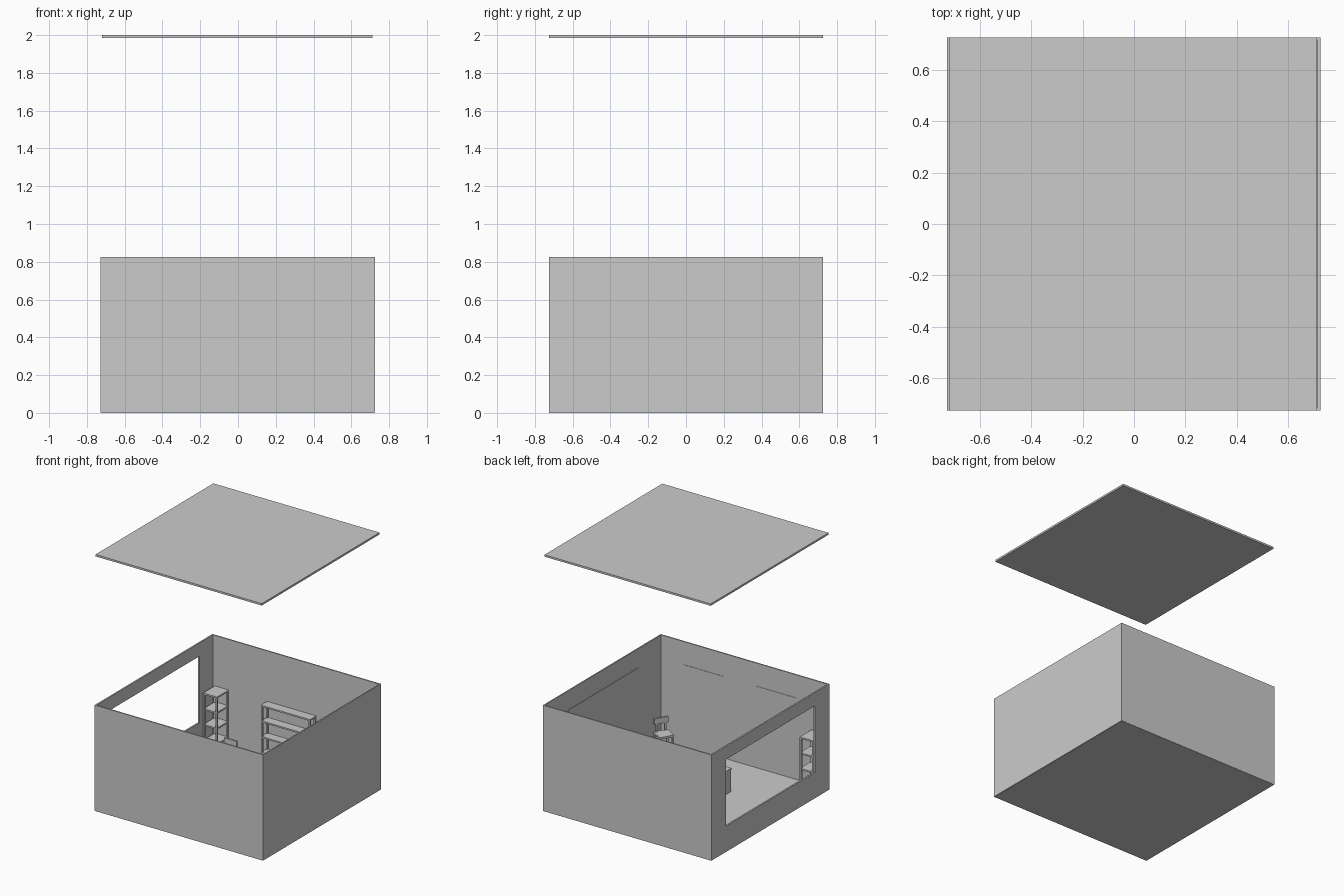
import bpy, bmesh, math
from mathutils import Matrix, Vector

if "Cube" in bpy.data.objects:
    bpy.data.objects.remove(bpy.data.objects["Cube"])


def boxes(name, spans, loc=(0, 0, 0), turn=0):
    """One object made of boxes, each given as x0, x1, y0, y1, z0, z1."""
    bm = bmesh.new()
    for x0, x1, y0, y1, z0, z1 in spans:
        m = Matrix.Translation(((x0 + x1) / 2, (y0 + y1) / 2, (z0 + z1) / 2))
        m = m @ Matrix.Diagonal((x1 - x0, y1 - y0, z1 - z0, 1))
        bmesh.ops.create_cube(bm, size=1, matrix=m)
    mesh = bpy.data.meshes.new(name)
    bm.to_mesh(mesh)
    bm.free()
    ob = bpy.data.objects.new(name, mesh)
    ob.location = loc
    ob.rotation_euler.z = math.radians(turn)
    bpy.context.collection.objects.link(ob)
    return ob


def posts(x0, x1, y0, y1, z0, z1, t):
    return [(x, x + t, y, y + t, z0, z1) for x in (x0, x1 - t) for y in (y0, y1 - t)]


def shelf_unit(name, x0, x1, y0, y1, top=0.432):
    # four corner posts with four boards
    t, b = 0.014, 0.012
    parts = posts(x0, x1, y0, y1, 0.01, top - b, t)
    for i in range(4):
        z = top - i * 0.122
        e = 0 if i == 0 else 0.002
        parts.append((x0 + e, x1 - e, y0 + e, y1 - e, z - b, z))
    boxes(name, parts)


def chair(name, loc, turn):
    # seat, legs, back uprights and back rest; faces -y before turning
    w = 0.055
    parts = posts(-w, w, -w, w, 0.01, 0.13, 0.014)
    parts.append((-w, w, -w, w, 0.13, 0.145))
    parts += [(x, x + 0.014, w - 0.012, w, 0.145, 0.215) for x in (-0.04, 0.026)]
    parts.append((-w, w, w - 0.014, w, 0.205, 0.25))
    boxes(name, parts, loc, turn)


# Room shell
H = 0.825
boxes("floor", [(-0.725, 0.72, -0.724, 0.724, 0, 0.01)])
boxes("front_wall", [(-0.728, 0.725, -0.725, -0.715, 0.002, H)])
boxes("back_wall", [(-0.728, 0.725, 0.715, 0.725, 0.002, H)])
boxes("right_wall", [(0.715, 0.725, -0.715, 0.715, 0.002, H)])
boxes("ceiling", [(-0.72, 0.712, -0.725, 0.725, 1.985, 2.0)])

# Left wall framed around its wide opening
boxes("left_wall", [
    (-0.728, -0.716, -0.715, 0.715, 0.002, 0.204),
    (-0.728, -0.716, -0.715, 0.715, 0.722, H),
    (-0.728, -0.716, -0.715, -0.548, 0.204, 0.722),
    (-0.728, -0.716, 0.548, 0.715, 0.204, 0.722)])

# Thin panels on the inner walls
boxes("right_wall_panel", [(0.712, 0.715, -0.43, 0.43, 0.25, 0.677)])
for i, x in enumerate((-0.452, 0.18)):
    boxes(f"front_wall_panel_{i + 1}", [(x, x + 0.347, -0.715, -0.712, 0.216, 0.646)])

# Shelving
for side, y0, y1 in (("back", 0.57, 0.714), ("front", -0.714, -0.57)):
    shelf_unit(f"corner_shelf_{side}", -0.70, -0.58, y0, y1)
shelf_unit("wide_shelf", -0.25, 0.174, 0.638, 0.714)

# Desk with end panels
boxes("desk", [
    (-0.19, 0.25, -0.29, -0.08, 0.178, 0.192),
    (-0.188, -0.174, -0.288, -0.082, 0.01, 0.178),
    (0.234, 0.248, -0.288, -0.082, 0.01, 0.178),
    (-0.174, 0.234, -0.1, -0.09, 0.06, 0.178)])

# Chairs
chair("corner_chair", (0.592, -0.572, 0), -120)
chair("desk_chair", (-0.32, 0.32, 0), 0)
